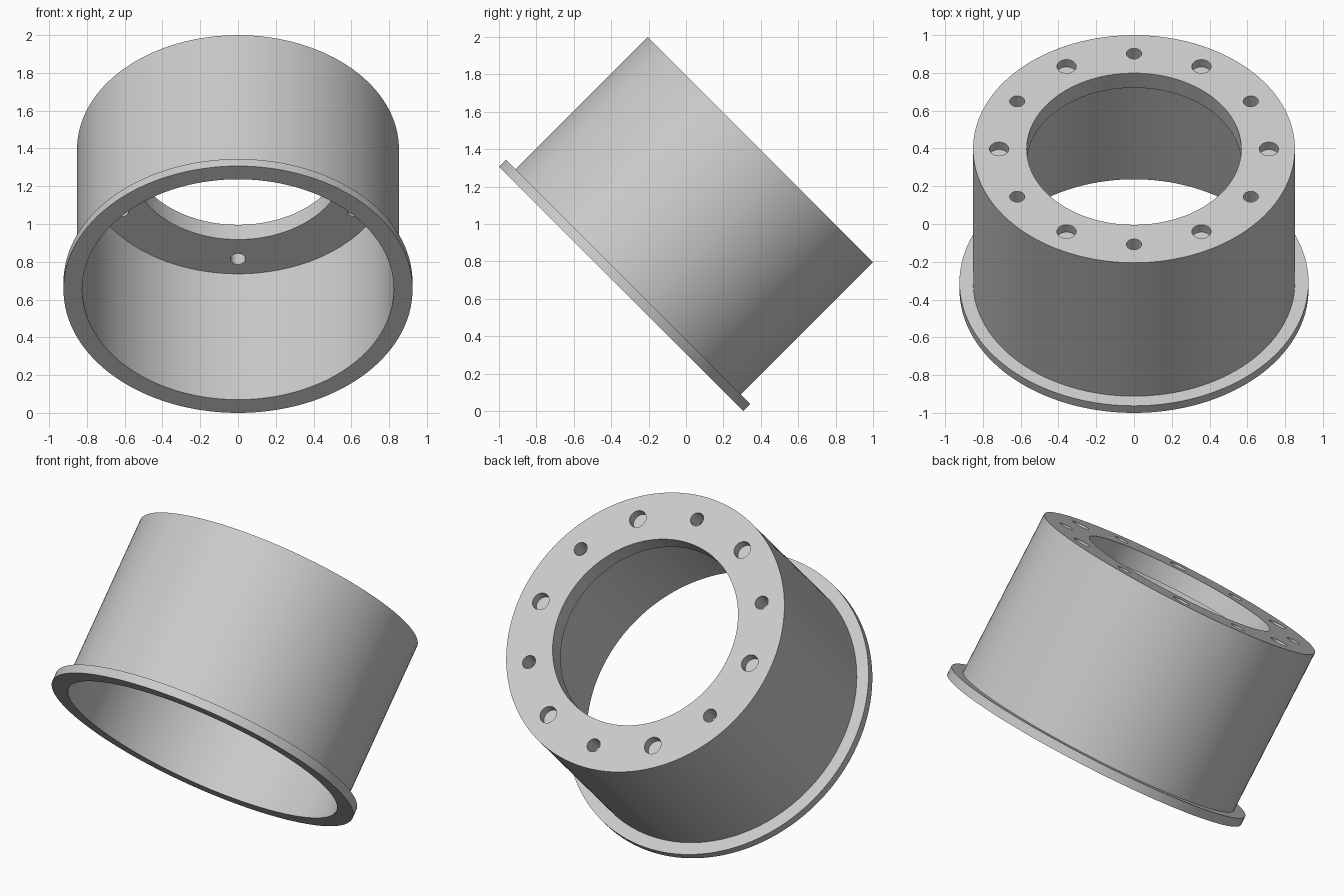
import bpy, bmesh, math
from mathutils import Matrix

if "Cube" in bpy.data.objects:
    bpy.data.objects.remove(bpy.data.objects["Cube"])

SEG = 128
LENGTH = 1.052        # overall length along the axis
PLATE = 0.11          # end plate thickness
HOLE_CIRCLE = 0.714   # radius on which the holes sit
TILT = Matrix.Translation((0, -0.3466, 0.6534)) @ Matrix.Rotation(math.radians(-45), 4, 'X')

grey = bpy.data.materials.new("light_grey")
grey.diffuse_color = (0.6, 0.6, 0.6, 1)
grey.use_nodes = True
grey.node_tree.nodes["Principled BSDF"].inputs["Base Color"].default_value = grey.diffuse_color


def finish(bm, name):
    bmesh.ops.recalc_face_normals(bm, faces=bm.faces)
    mesh = bpy.data.meshes.new(name)
    bm.to_mesh(mesh)
    bm.free()
    mesh.materials.append(grey)
    obj = bpy.data.objects.new(name, mesh)
    bpy.context.collection.objects.link(obj)
    return obj


def lathe(name, profile):
    """Revolve a closed (radius, height) profile about the z axis."""
    bm = bmesh.new()
    rings = []
    for r, z in profile:
        rings.append([bm.verts.new((r * math.cos(a), r * math.sin(a), z))
                      for a in (2 * math.pi * i / SEG for i in range(SEG))])
    for k, ring in enumerate(rings):
        nxt = rings[(k + 1) % len(rings)]
        for i in range(SEG):
            j = (i + 1) % SEG
            bm.faces.new((ring[i], ring[j], nxt[j], nxt[i]))
    return finish(bm, name)


# Flanged cup with an open bottom and a bored end plate
housing = lathe("flanged_housing", [
    (0.825, 0), (0.924, 0), (0.924, 0.053), (0.852, 0.053),
    (0.852, LENGTH), (0.568, LENGTH), (0.568, LENGTH - PLATE), (0.825, LENGTH - PLATE)])

# Bolt holes: small through holes alternate with larger blind holes
bm = bmesh.new()
for i in range(12):
    a = math.radians(30 * i + 90)
    radius, depth = (0.04, PLATE + 0.1) if i % 2 == 0 else (0.051, 0.055)
    top = LENGTH + 0.05
    bottom = LENGTH - depth
    place = Matrix.Translation((HOLE_CIRCLE * math.cos(a), HOLE_CIRCLE * math.sin(a),
                                (top + bottom) / 2))
    bmesh.ops.create_cone(bm, cap_ends=True, segments=32, radius1=radius, radius2=radius,
                          depth=top - bottom, matrix=place)
cutter = finish(bm, "hole_cutter")

cut = housing.modifiers.new("bolt_holes", 'BOOLEAN')
cut.operation = 'DIFFERENCE'
cut.solver = 'EXACT'
cut.object = cutter
bpy.context.view_layer.objects.active = housing
housing.select_set(True)
bpy.ops.object.modifier_apply(modifier=cut.name)
bpy.data.objects.remove(cutter, do_unlink=True)

# Lean the part back onto the rim of its flange
housing.data.transform(TILT)
bpy.ops.object.shade_smooth_by_angle(angle=math.radians(30))
